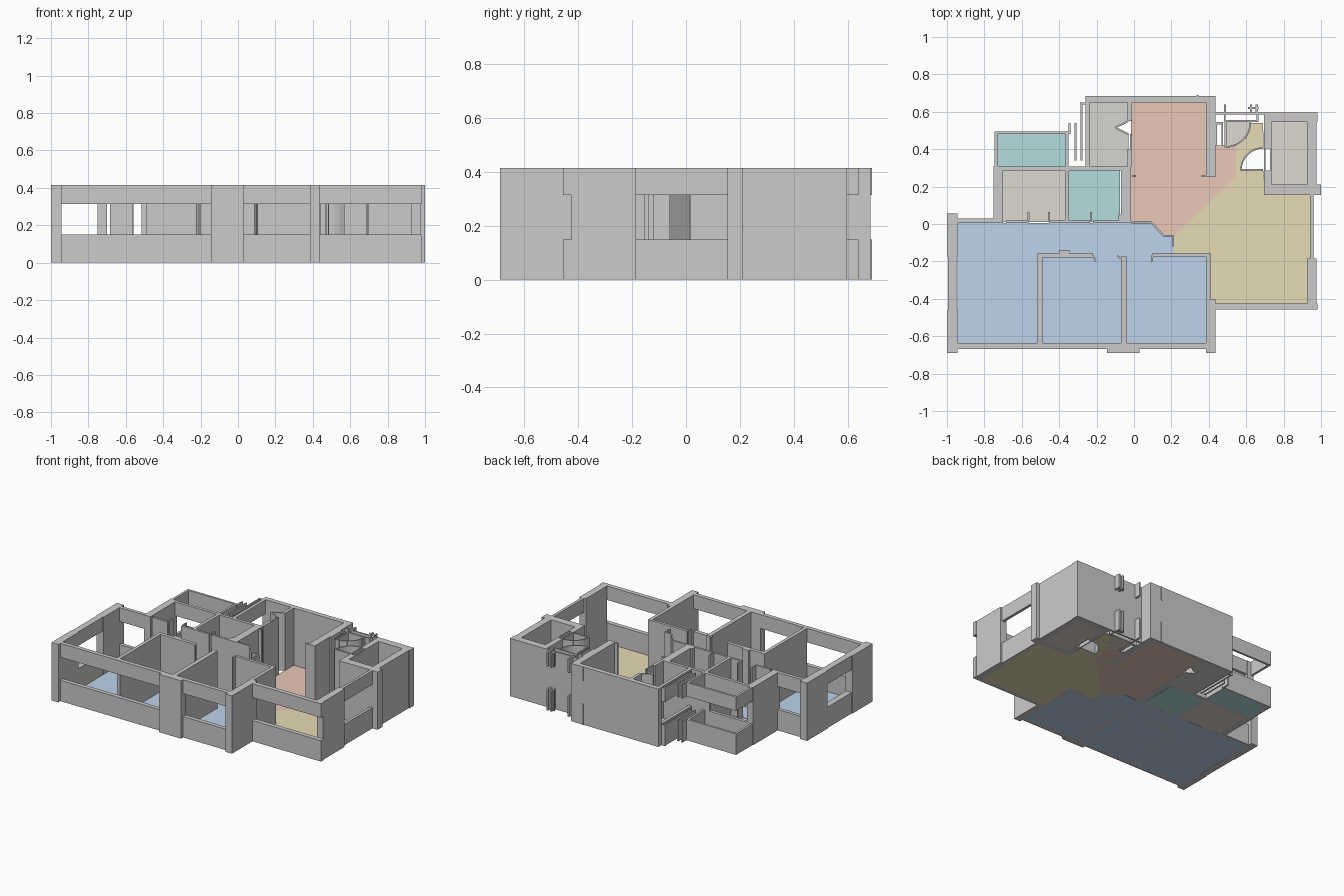
import bpy, bmesh
from math import sin, cos, radians, hypot

H, SILL, HEAD, FLOOR = 0.415, 0.15, 0.315, 0.004


def prism(name, pts, z0, z1, mat=None):
    """Extrude a flat outline from z0 to z1."""
    bm = bmesh.new()
    face = bm.faces.new([bm.verts.new((x, y, z0)) for x, y in pts])
    up = bmesh.ops.extrude_face_region(bm, geom=[face])["geom"]
    verts = [v for v in up if isinstance(v, bmesh.types.BMVert)]
    bmesh.ops.translate(bm, verts=verts, vec=(0, 0, z1 - z0))
    bmesh.ops.recalc_face_normals(bm, faces=bm.faces)
    me = bpy.data.meshes.new(name)
    bm.to_mesh(me)
    bm.free()
    ob = bpy.data.objects.new(name, me)
    bpy.context.collection.objects.link(ob)
    if mat:
        me.materials.append(mat)
    return ob


def rect(x0, x1, y0, y1):
    return [(x0, y0), (x1, y0), (x1, y1), (x0, y1)]


def wall(name, *r):
    prism(name, rect(*r), 0, H)


def window(name, *r):
    prism(name + "_sill", rect(*r), 0, SILL)
    prism(name + "_lintel", rect(*r), HEAD, H)


def path_wall(name, pts, t=0.01):
    """Thin full-height wall following a polyline."""
    for (ax, ay), (bx, by) in zip(pts, pts[1:]):
        d = hypot(bx - ax, by - ay)
        nx, ny = -(by - ay) / d * t / 2, (bx - ax) / d * t / 2
        prism(name, [(ax + nx, ay + ny), (ax - nx, ay - ny),
                     (bx - nx, by - ny), (bx + nx, by + ny)], 0, H)


def arc(cx, cy, r, a0, a1, n=8):
    return [(cx + r * cos(radians(a0 + (a1 - a0) * i / n)),
             cy + r * sin(radians(a0 + (a1 - a0) * i / n))) for i in range(n + 1)]


def color(name, *rgb):
    m = bpy.data.materials.new(name)
    m.diffuse_color = (*rgb, 1)
    return m


blue = color("bedroom_blue", 0.52, 0.65, 0.84)
pink = color("dining_pink", 0.82, 0.58, 0.48)
sand = color("living_sand", 0.80, 0.71, 0.47)
teal = color("wet_room_teal", 0.46, 0.73, 0.73)
stone = color("service_stone", 0.72, 0.68, 0.63)
olive = color("kitchen_grey", 0.66, 0.67, 0.62)

# Floors
door_arc = arc(0.693, 0.285, 0.122, 90, 180)
floors = [
    ("left_bedroom_floor", [(-0.945, -0.64), (-0.51, -0.64), (-0.51, -0.165), (-0.40, -0.165),
                            (-0.40, 0.005), (-0.945, 0.005)], blue),
    ("middle_bedroom_floor", rect(-0.495, -0.06, -0.64, -0.175), blue),
    ("right_bedroom_floor", rect(-0.045, 0.39, -0.64, -0.175), blue),
    ("corridor_floor", [(-0.40, -0.175), (0.21, -0.175), (0.21, -0.07), (0.16, -0.06),
                        (0.09, 0.005), (-0.40, 0.005)], blue),
    ("dining_floor", [(-0.015, 0.65), (-0.015, 0.01), (0.09, 0.01), (0.16, -0.06), (0.21, -0.07),
                      (0.545, 0.255), (0.545, 0.42), (0.435, 0.42), (0.435, 0.25),
                      (0.385, 0.25), (0.385, 0.65)], pink),
    ("living_floor", [(0.21, -0.07), (0.21, -0.165), (0.405, -0.165), (0.405, -0.43),
                      (0.925, -0.43), (0.925, -0.185), (0.945, -0.185), (0.945, 0.16),
                      (0.695, 0.16), (0.693, 0.285)] + door_arc[::-1]
     + [(0.69, 0.54), (0.62, 0.54), (0.60, 0.46), (0.545, 0.42), (0.545, 0.255)], sand),
    ("bathroom_floor", rect(-0.70, -0.365, 0.01, 0.287), stone),
    ("shower_floor", rect(-0.35, -0.075, 0.01, 0.287), teal),
    ("balcony_floor", rect(-0.735, -0.36, 0.305, 0.485), teal),
    ("kitchen_floor", [(-0.235, 0.305), (-0.03, 0.305), (-0.03, 0.48), (-0.10, 0.515),
                       (-0.03, 0.55), (-0.03, 0.65), (-0.235, 0.65)], olive),
    ("shaft_floor", rect(0.735, 0.925, 0.21, 0.545), stone),
    ("entry_door_floor", [(0.49, 0.545)] + arc(0.49, 0.545, 0.133, 0, -90), stone),
]
for n, pts, m in floors:
    prism(n, pts, 0, FLOOR, m)

# Bedroom wing: corner piers, windows and partitions
wall("left_front_pier", -1.0, -0.945, -0.69, -0.46)
wall("left_back_pier", -1.0, -0.945, -0.175, 0.055)
wall("front_pier", -0.145, 0.03, -0.69, -0.637)
wall("right_front_pier", 0.385, 0.435, -0.69, -0.405)
wall("right_bedroom_wall", 0.385, 0.41, -0.405, -0.155)
window("left_window", -0.995, -0.95, -0.46, -0.175)
window("front_left_window", -0.945, -0.145, -0.667, -0.637)
window("front_right_window", 0.03, 0.385, -0.667, -0.637)
window("bedroom_back_window", -0.945, -0.75, 0.005, 0.03)
wall("bedroom_partition_a", -0.515, -0.49, -0.637, -0.155)
wall("bedroom_partition_b", -0.07, -0.04, -0.637, -0.175)
wall("corridor_wall_a", -0.49, -0.22, -0.18, -0.155)
wall("corridor_wall_b", 0.10, 0.385, -0.175, -0.155)
path_wall("corridor_jamb_a", [(-0.22, -0.17), (-0.205, -0.20)])
path_wall("corridor_jamb_b", [(0.10, -0.165), (0.095, -0.20)])
path_wall("corridor_jamb_c", [(-0.09, -0.17), (-0.07, -0.185)])
wall("corridor_stub", -0.40, -0.345, -0.155, -0.14)

# Bathrooms
wall("bathroom_left_wall", -0.75, -0.70, 0.005, 0.31)
wall("bathroom_front_wall_a", -0.685, -0.565, 0.005, 0.02)
wall("bathroom_front_wall_b", -0.455, -0.235, 0.005, 0.02)
wall("bathroom_front_wall_c", -0.22, -0.07, 0.005, 0.02)
for x in (-0.57, -0.46, -0.235):
    wall("bathroom_door_jamb", x, x + 0.01, 0.02, 0.065)
wall("bathroom_partition", -0.37, -0.348, 0.02, 0.285)
window("bathroom_back_window", -0.70, -0.40, 0.285, 0.307)
wall("bathroom_back_wall", -0.40, -0.07, 0.285, 0.307)
wall("shower_right_wall", -0.07, -0.015, 0.005, 0.307)
wall("shower_door_jamb", -0.083, -0.07, 0.02, 0.05)
path_wall("hall_corner_wall", [(-0.015, 0.012), (0.09, 0.012), (0.16, -0.065),
                               (0.21, -0.065), (0.21, -0.12)])

# Balcony band
window("balcony_back", -0.745, -0.35, 0.48, 0.495)
window("balcony_left", -0.745, -0.728, 0.307, 0.48)
window("balcony_right", -0.365, -0.35, 0.307, 0.48)

# Thin strips beside the kitchen
for x, y0, y1 in ((-0.35, 0.48, 0.54), (-0.317, 0.34, 0.54), (-0.285, 0.34, 0.65)):
    window("kitchen_side_strip", x, x + 0.01, y0, y1)
window("kitchen_side_window", -0.258, -0.235, 0.307, 0.65)
window("kitchen_side_cap", -0.29, -0.26, 0.64, 0.65)

# Kitchen and dining walls
wall("back_wall", -0.26, 0.435, 0.65, 0.685)
window("back_wall_rib", 0.335, 0.345, 0.685, 0.69)
wall("dining_right_wall", 0.385, 0.435, 0.25, 0.65)
wall("dining_jamb", 0.36, 0.385, 0.25, 0.262)
wall("kitchen_partition_back", -0.035, -0.012, 0.55, 0.65)
wall("kitchen_partition_front", -0.035, -0.012, 0.307, 0.40)
wall("dining_left_jamb", -0.012, 0.012, 0.25, 0.262)
wall("kitchen_partition_rib", -0.022, -0.012, 0.40, 0.48)
path_wall("kitchen_folding_door", [(-0.03, 0.55), (-0.10, 0.515), (-0.03, 0.48)])

# Living room walls
window("living_front_window", 0.435, 0.98, -0.457, -0.425)
wall("living_right_pier", 0.925, 0.975, -0.425, -0.185)
window("living_right_window", 0.94, 0.96, -0.185, 0.155)

# Service shaft
wall("shaft_front_wall", 0.695, 1.0, 0.155, 0.21)
wall("shaft_right_wall", 0.925, 0.975, 0.21, 0.545)
wall("shaft_back_wall", 0.695, 0.98, 0.545, 0.597)
wall("shaft_left_wall_a", 0.695, 0.735, 0.21, 0.285)
wall("shaft_left_wall_b", 0.695, 0.735, 0.405, 0.545)
for x in (0.695, 0.728):
    wall("shaft_door_frame", x, x + 0.007, 0.285, 0.405)

# Entry lobby: door swings, frames and stubs
path_wall("entry_door_swing", arc(0.49, 0.545, 0.133, 0, -90), 0.008)
path_wall("entry_door_leaf", [(0.49, 0.55), (0.49, 0.41)])
path_wall("shaft_door_swing", door_arc, 0.008)
path_wall("shaft_door_leaf", [(0.575, 0.288), (0.69, 0.288)])
for x in (0.435, 0.468):
    wall("entry_side_frame", x, x + 0.008, 0.42, 0.54)
wall("entry_side_cap", 0.435, 0.476, 0.532, 0.545)
for y in (0.545, 0.585):
    wall("entry_back_frame", 0.48, 0.665, y, y + 0.01)
for x in (0.48, 0.655):
    wall("entry_frame_end", x, x + 0.01, 0.555, 0.585)
wall("entry_back_link", 0.435, 0.48, 0.585, 0.595)
wall("entry_shaft_link", 0.665, 0.695, 0.585, 0.595)
for x in (0.48, 0.62, 0.65):
    window("entry_stub", x, x + 0.012, 0.595, 0.64)
window("entry_stub_cap", 0.61, 0.665, 0.615, 0.625)
